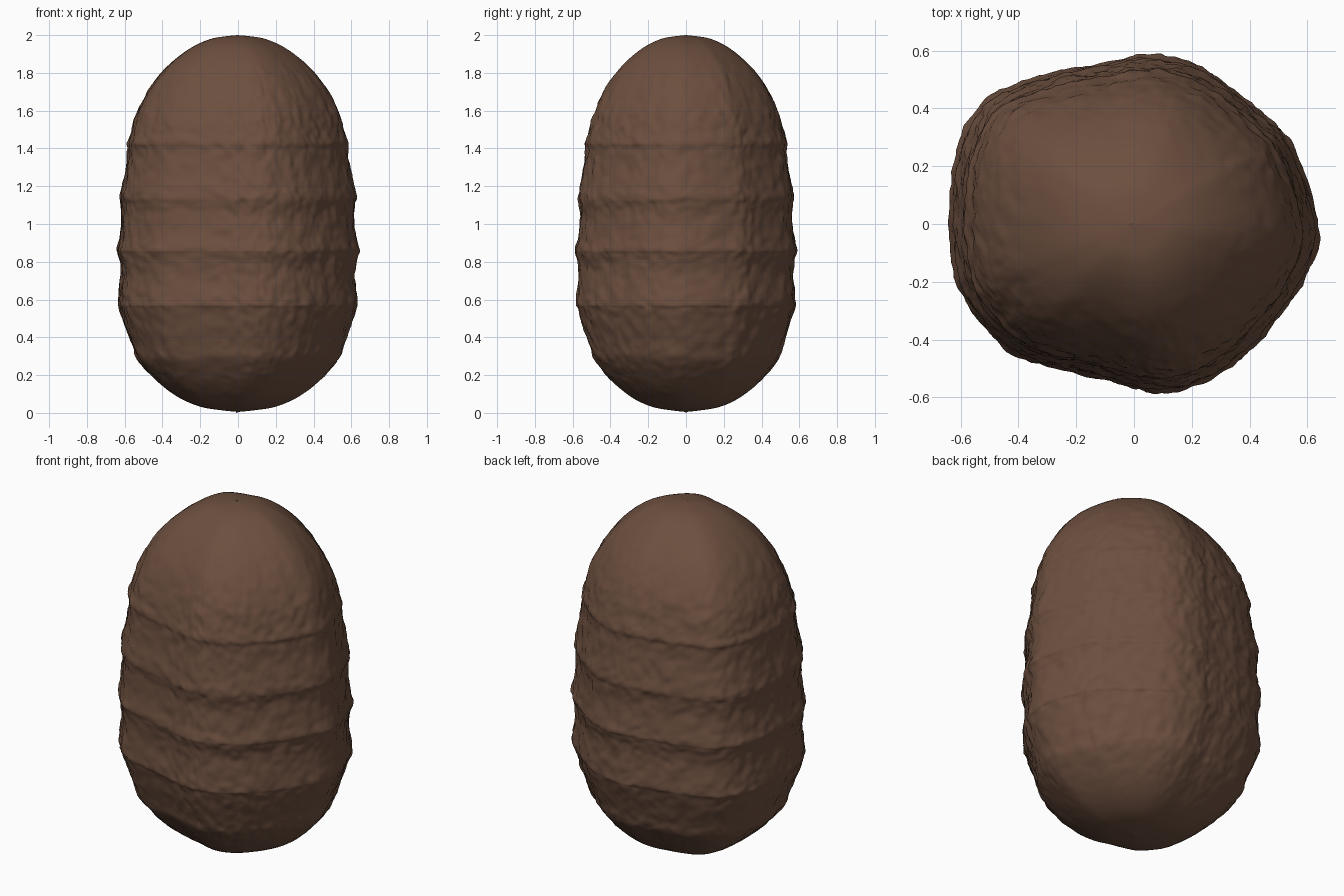
import bpy, bmesh, math
from mathutils import Vector, noise

cube = bpy.data.objects.get("Cube")
if cube:
    bpy.data.objects.remove(cube, do_unlink=True)

SEGMENTS, RINGS = 220, 190
WIDEST = 0.64

# Widest horizontal outline, anticlockwise
outline = [Vector(p) for p in (
    (.64, -.03), (.56, .25), (.45, .38), (.24, .54), (.06, .585), (-.1, .56),
    (-.3, .52), (-.51, .435), (-.605, .28), (-.64, .05), (-.62, -.18), (-.55, -.32),
    (-.4, -.46), (-.1, -.54), (.07, -.583), (.2, -.565), (.34, -.49), (.46, -.375), (.575, -.22))]

# Side profile as (half width, height), with a slight lip at each band
profile = [Vector(p) for p in (
    (0, .005), (.08, .013), (.18, .028), (.26, .055), (.34, .098), (.42, .16),
    (.48, .22), (.536, .29), (.56, .36), (.6, .47), (.626, .55), (.634, .575),
    (.629, .63), (.62, .72), (.623, .79), (.635, .84), (.64, .865), (.628, .92),
    (.614, 1.03), (.618, 1.1), (.625, 1.14), (.612, 1.2), (.592, 1.3), (.582, 1.39),
    (.585, 1.43), (.568, 1.48), (.549, 1.55), (.526, 1.61), (.48, 1.7), (.415, 1.79),
    (.335, 1.87), (.24, 1.938), (.15, 1.978), (.08, 1.992), (0, 2))]


def spline(points, t, closed):
    """Catmull-Rom point at t, counted in control points."""
    n = len(points)
    i = math.floor(t) if closed else min(math.floor(t), n - 2)
    pick = lambda k: points[k % n] if closed else points[max(0, min(k, n - 1))]
    a, b, c, d = (pick(i + k) for k in (-1, 0, 1, 2))
    u = t - i
    return (b * 2 + (c - a) * u + (a * 2 - b * 5 + c * 4 - d) * u ** 2
            + (b * 3 - a - c * 3 + d) * u ** 3) / 2


def fibre(co):
    """Fine wrinkles, slanted around the shell."""
    slant = Vector((co.x, co.y, co.z * .7 + co.x * .3))
    return noise.noise(slant * 17) * .008 + noise.noise(slant * 36) * .007


# Shell: the outline scaled along the profile
bm = bmesh.new()
loops = []
for r in range(1, RINGS):
    half, z = spline(profile, r / RINGS * (len(profile) - 1), False)
    rough = max(0, min(1, (half - .25) / .33))
    loop = []
    for s in range(SEGMENTS):
        p = spline(outline, s / SEGMENTS * len(outline), True) * (half / WIDEST)
        co = Vector((p.x, p.y, z))
        out = Vector((p.x, p.y, 0)).normalized()
        loop.append(bm.verts.new(co + out * fibre(co) * rough))
    loops.append(loop)

for low, high in zip(loops, loops[1:]):
    for s in range(SEGMENTS):
        n = (s + 1) % SEGMENTS
        bm.faces.new((low[s], low[n], high[n], high[s]))

# Closed tips
for loop, z in ((loops[0], 0), (loops[-1], 2)):
    tip = bm.verts.new((-.01, 0, z))
    for s in range(SEGMENTS):
        bm.faces.new((loop[s], loop[(s + 1) % SEGMENTS], tip))
bmesh.ops.recalc_face_normals(bm, faces=bm.faces)

mesh = bpy.data.meshes.new("cocoon_shell")
bm.to_mesh(mesh)
bm.free()
mesh.shade_smooth()
shell = bpy.data.objects.new("cocoon_shell", mesh)
bpy.context.collection.objects.link(shell)

# Colour
brown = bpy.data.materials.new("earthy_brown")
brown.use_nodes = True
colour = (.15, .078, .049, 1)
brown.diffuse_color = colour
brown.node_tree.nodes["Principled BSDF"].inputs["Base Color"].default_value = colour
mesh.materials.append(brown)
